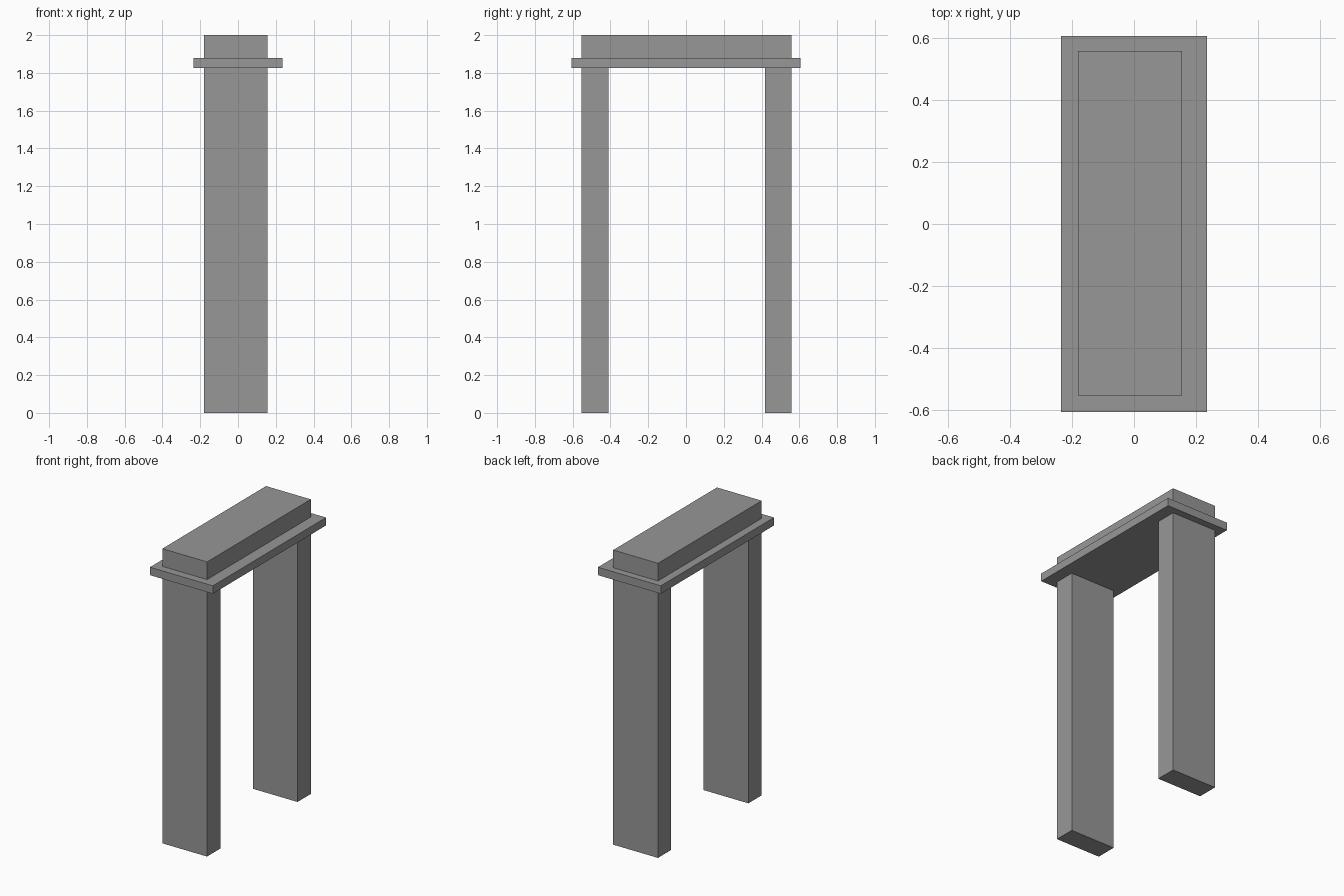
import bpy

if "Cube" in bpy.data.objects:
    bpy.data.objects.remove(bpy.data.objects["Cube"])

stone = bpy.data.materials.new("grey stone")
stone.diffuse_color = (0.31, 0.31, 0.31, 1.0)
stone.use_nodes = True
stone.node_tree.nodes["Principled BSDF"].inputs["Base Color"].default_value = stone.diffuse_color


def box(name, x, y, z):
    """Add a box spanning the given (min, max) ranges."""
    bpy.ops.mesh.primitive_cube_add(size=1)
    ob = bpy.context.object
    ob.name = name
    for v in ob.data.vertices:
        v.co = [lo + (c + 0.5) * (hi - lo) for c, (lo, hi) in zip(v.co, (x, y, z))]
    ob.data.materials.append(stone)
    return ob


BODY_X = (-0.181, 0.155)
LEDGE_Z = (1.826, 1.88)

# Two upright pillars
box("front_pillar", BODY_X, (-0.553, -0.411), (0.0, LEDGE_Z[0]))
box("back_pillar", BODY_X, (0.417, 0.559), (0.0, LEDGE_Z[0]))

# Overhanging ledge resting on the pillars
box("ledge", (-0.236, 0.236), (-0.607, 0.607), LEDGE_Z)

# Lintel block on top
box("lintel", BODY_X, (-0.553, 0.559), (LEDGE_Z[1], 2.0))
